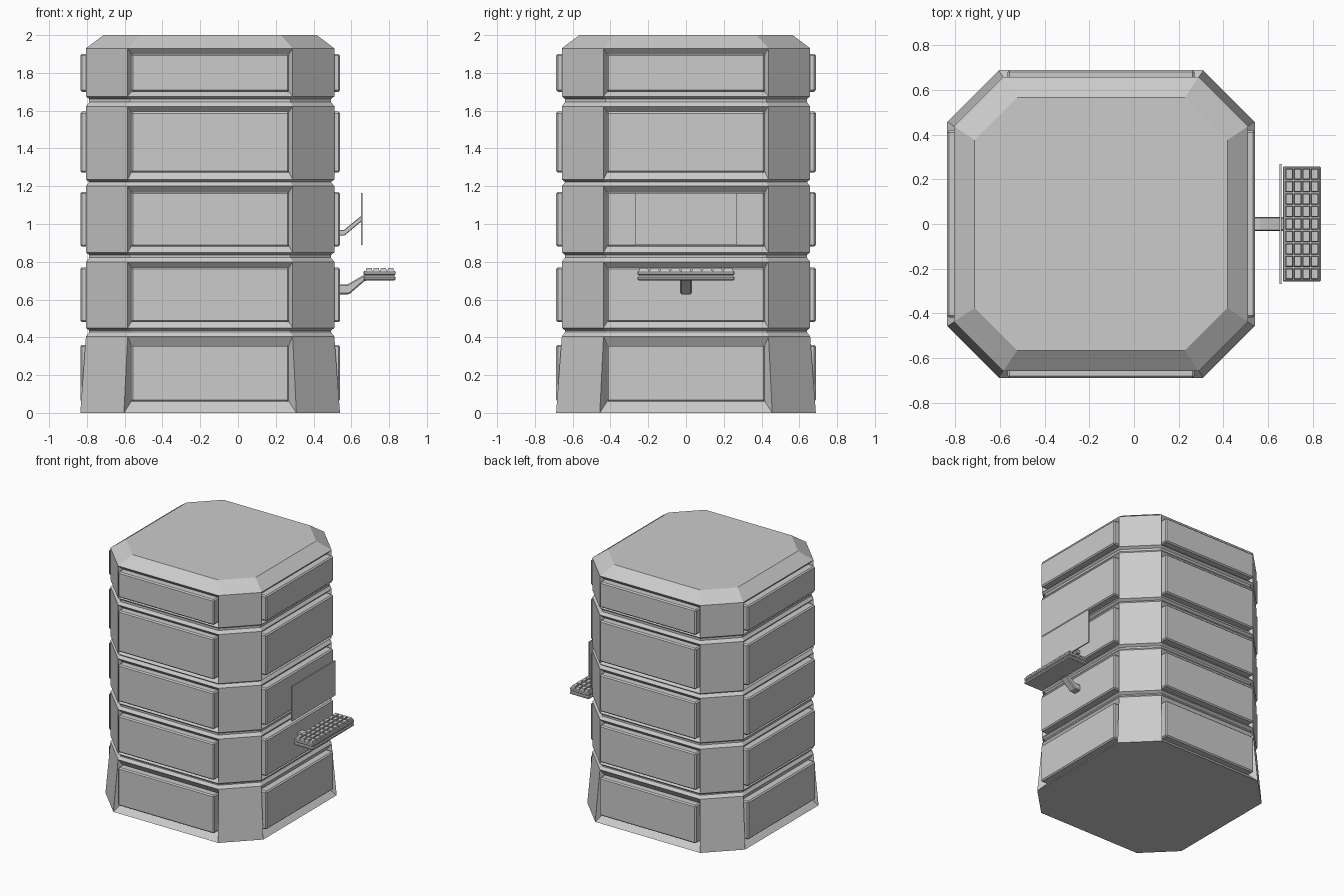
import bpy, bmesh
from mathutils import Matrix, Vector

if "Cube" in bpy.data.objects:
    bpy.data.objects.remove(bpy.data.objects["Cube"])

CX = -0.1475                      # column centre in x
WALL, FACE, RECESS = 0.6575, 0.6875, 0.63
PANEL_W = 0.418                   # half width of the side panels
# section bottom, section top, panel bottom, panel top
SECTIONS = [(0.0, 0.405, 0.06, 0.36), (0.45, 0.80, 0.48, 0.77),
            (0.85, 1.20, 0.88, 1.17), (1.236, 1.623, 1.272, 1.595),
            (1.676, 1.93, 1.70, 1.90)]


def finish(bm, name):
    bmesh.ops.recalc_face_normals(bm, faces=bm.faces)
    me = bpy.data.meshes.new(name)
    bm.to_mesh(me)
    bm.free()
    ob = bpy.data.objects.new(name, me)
    bpy.context.collection.objects.link(ob)
    return ob


def bevel(ob, width):
    m = ob.modifiers.new("bevel", 'BEVEL')
    m.width, m.segments = width, 1


def add_box(bm, lo, hi, mat=Matrix()):
    lo, hi = Vector(lo), Vector(hi)
    t = Matrix.Translation((lo + hi) / 2) @ Matrix.Diagonal((*(hi - lo), 1))
    return bmesh.ops.create_cube(bm, size=1, matrix=mat @ t)['verts']


def box(name, lo, hi, width=0):
    bm = bmesh.new()
    add_box(bm, lo, hi)
    ob = finish(bm, name)
    if width:
        bevel(ob, width)
    return ob


def ring(bm, z, half):
    # octagon whose first edge faces the front, counter-clockwise
    f = half * 0.664
    pts = [(-f, -half), (f, -half), (half, -f), (half, f),
           (f, half), (-f, half), (-half, f), (-half, -f)]
    return [bm.verts.new((CX + x, y, z)) for x, y in pts]


def side(i):
    # placement of one of the four sides
    return Matrix.Translation((CX, 0, 0)) @ Matrix.Rotation(i * 1.5707963268, 4, 'Z')


# column: stacked octagonal sections with grooves and recessed sides
bm = bmesh.new()
levels = []                       # z, half size, panel range starting here
for k, (z0, z1, p0, p1) in enumerate(SECTIONS):
    levels += [(z0, FACE if k == 0 else WALL, (p0, p1)), (z1, WALL, None)]
    if k < 4:
        levels += [(z1 + 0.022, 0.640, None), (SECTIONS[k + 1][0] - 0.014, 0.640, None)]
levels.append((2.0, 0.565, None))
rings = [ring(bm, z, h) for z, h, _ in levels]
bm.faces.new(rings[0][::-1])
bm.faces.new(rings[-1])
for a, b, (_, _, pr) in zip(rings, rings[1:], levels):
    for i in range(8):
        j = (i + 1) % 8
        quad = [a[i], a[j], b[j], b[i]]
        if pr and i % 2 == 0:
            m = side(i // 2)
            inner = [bm.verts.new(m @ Vector((x, -RECESS, z))) for x, z in
                     ((-PANEL_W, pr[0]), (PANEL_W, pr[0]), (PANEL_W, pr[1]), (-PANEL_W, pr[1]))]
            bm.faces.new(inner)
            for q in range(4):
                r = (q + 1) % 4
                bm.faces.new((quad[q], quad[r], inner[r], inner[q]))
        else:
            bm.faces.new(quad)
finish(bm, "column_body")

# raised panels on all four sides of every section
bm = bmesh.new()
for _, _, p0, p1 in SECTIONS:
    for i in range(4):
        add_box(bm, (-PANEL_W, -FACE, p0), (PANEL_W, -RECESS + 0.01, p1), side(i))
bevel(finish(bm, "side_panels"), 0.009)


# bent arms, extruded from a side profile
def arm(name, profile, half, width):
    bm = bmesh.new()
    a = [bm.verts.new((x, -half, z)) for x, z in profile]
    b = [bm.verts.new((x, half, z)) for x, z in profile]
    bm.faces.new(a)
    bm.faces.new(b[::-1])
    for i in range(len(a)):
        j = (i + 1) % len(a)
        bm.faces.new((a[i], a[j], b[j], b[i]))
    bevel(finish(bm, name), width)


arm("screen_arm", [(0.53, 0.94), (0.565, 0.94), (0.655, 1.015), (0.655, 1.045),
                   (0.56, 0.968), (0.53, 0.968)], 0.03, 0.003)
arm("keyboard_arm", [(0.53, 0.628), (0.588, 0.628), (0.672, 0.70), (0.69, 0.70),
                     (0.69, 0.73), (0.665, 0.73), (0.58, 0.68), (0.53, 0.68)], 0.031, 0.006)

# thin screen plate
box("screen", (0.651, -0.268, 0.89), (0.660, 0.268, 1.165))

# keyboard tray, dark gap and upper deck
box("keyboard_tray", (0.665, -0.257, 0.702), (0.835, 0.257, 0.724), 0.006)
box("keyboard_core", (0.672, -0.250, 0.715), (0.828, 0.250, 0.74))
box("keyboard_deck", (0.665, -0.257, 0.729), (0.835, 0.257, 0.752), 0.005)

# grid of tapered keys
bm = bmesh.new()
nx, ny = 4, 9
dx, dy = 0.152 / nx, 0.502 / ny
for i in range(nx):
    for j in range(ny):
        x, y = 0.675 + (i + 0.5) * dx, -0.251 + (j + 0.5) * dy
        vs = add_box(bm, (x - dx * 0.48, y - dy * 0.48, 0.745),
                     (x + dx * 0.48, y + dy * 0.48, 0.768))
        for v in vs:
            if v.co.z > 0.76:
                v.co.x = x + (v.co.x - x) * 0.75
                v.co.y = y + (v.co.y - y) * 0.8
finish(bm, "keys")
